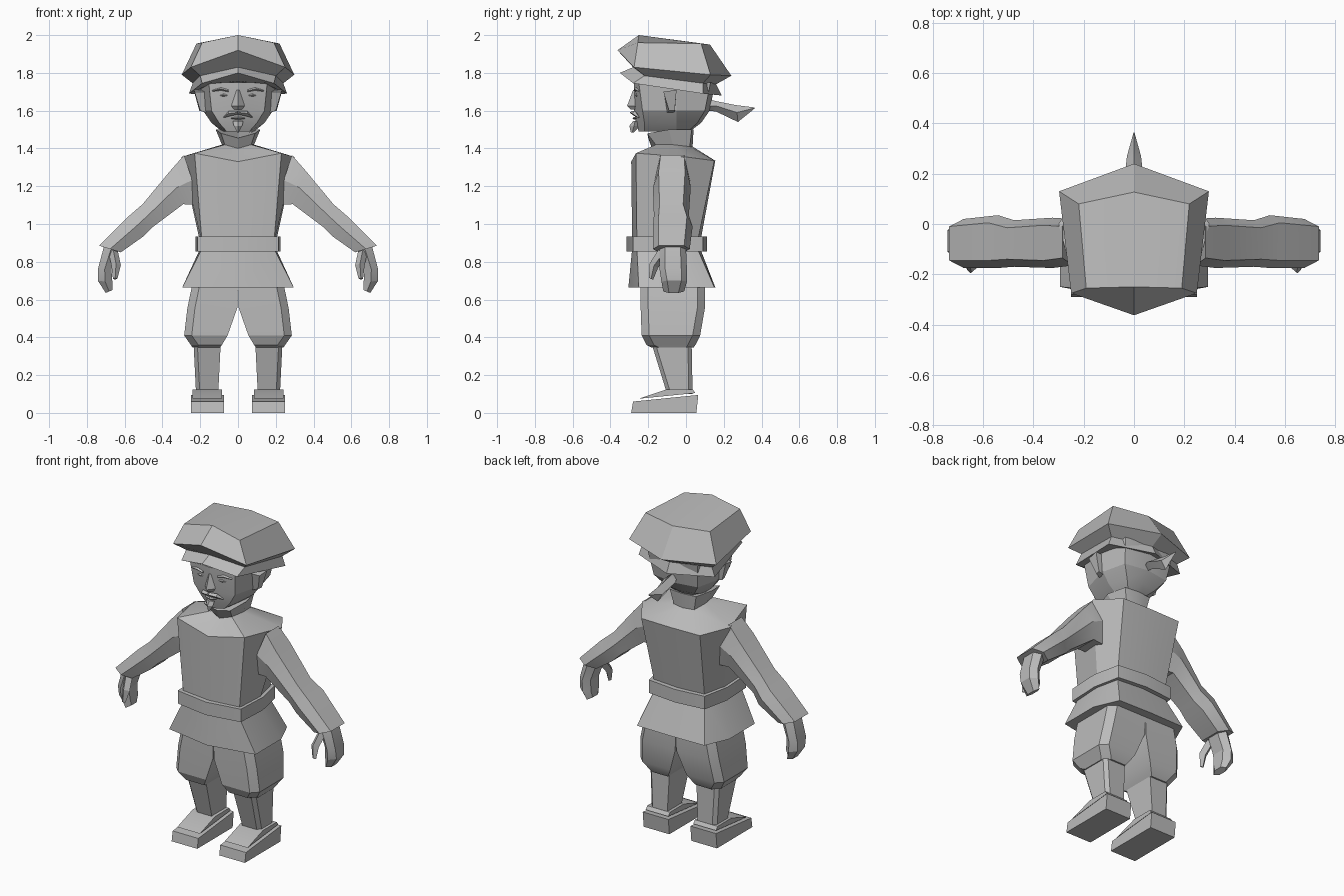
import bpy
import bmesh
from mathutils import Vector

default_cube = bpy.data.objects.get("Cube")
if default_cube:
    bpy.data.objects.remove(default_cube, do_unlink=True)

grey = bpy.data.materials.new("plain_grey")
grey.use_nodes = True
grey.diffuse_color = (0.5, 0.5, 0.5, 1)
grey.node_tree.nodes["Principled BSDF"].inputs["Base Color"].default_value = grey.diffuse_color


def loft(name, rings, closed=False):
    """Skin rings of the +x half, cap both ends, and mirror across x."""
    mesh = bmesh.new()
    rows = [[mesh.verts.new(point) for point in ring] for ring in rings]
    count = len(rows[0])
    for lower, upper in zip(rows, rows[1:]):
        for i in range(count if closed else count - 1):
            j = (i + 1) % count
            mesh.faces.new((lower[i], lower[j], upper[j], upper[i]))
    mesh.faces.new(rows[0])
    mesh.faces.new(rows[-1])
    copy = bmesh.ops.duplicate(mesh, geom=mesh.verts[:] + mesh.edges[:] + mesh.faces[:])
    for item in copy["geom"]:
        if isinstance(item, bmesh.types.BMVert):
            item.co.x = -item.co.x
    bmesh.ops.remove_doubles(mesh, verts=mesh.verts[:], dist=0.0005)
    bmesh.ops.recalc_face_normals(mesh, faces=mesh.faces[:])
    data = bpy.data.meshes.new(name)
    mesh.to_mesh(data)
    mesh.free()
    data.materials.append(grey)
    part = bpy.data.objects.new(name, data)
    bpy.context.collection.objects.link(part)
    bpy.ops.object.select_all(action="DESELECT")
    part.select_set(True)
    bpy.context.view_layer.objects.active = part
    bpy.ops.object.shade_smooth_by_angle(angle=0.35)
    return part


def level(z, *points):
    """Half ring lying flat at one height, from front to back."""
    return [(x, y, z) for x, y in points]


def leg_ring(z, inner, outer, front, back, cut=0.04):
    """Leg section with its two outer corners cut off."""
    return level(z, (inner, front), (outer - cut, front), (outer, front + cut),
                 (outer, back - cut), (outer - cut, back), (inner, back))


def arm_ring(top, bottom, front, back, inset=0.03):
    """Six-sided sleeve section between a top and a bottom (x, z)."""
    middle = ((top[0] + bottom[0]) / 2, (top[1] + bottom[1]) / 2)
    spots = [(top, front + inset), (top, back - inset), (middle, back),
             (bottom, back - inset), (bottom, front + inset), (middle, front)]
    return [(x, y, z) for (x, z), y in spots]


def spindle(name, stations, up=(0, 0, 1)):
    """Diamond-section tube along stations of (point, width, height)."""
    along = Vector(stations[-1][0]) - Vector(stations[0][0])
    side = along.cross(Vector(up)).normalized()
    rise = side.cross(along).normalized()
    rings = []
    for point, width, height in stations:
        centre = Vector(point)
        rings.append([centre + side * width, centre + rise * height,
                      centre - side * width, centre - rise * height])
    return loft(name, rings, closed=True)


# Tunic, belt and collar
waist = [(0, -.285), (.19, -.26), (.2, -.08), (.17, .06), (0, .075)]
neck = [(0, -.18, 1.4), (.07, -.16, 1.42), (.085, -.07, 1.42), (.07, .02, 1.41), (0, .035, 1.41)]
shoulders = [(0, -.29, 1.33), (.23, -.265, 1.375), (.3, 0, 1.355), (.2, .15, 1.335), (0, .155, 1.335)]
loft("tunic", [level(.9, *waist), shoulders, neck])
belt = [(0, -.315), (.215, -.28), (.225, -.08), (.19, .09), (0, .11)]
loft("belt", [level(.855, *belt), level(.935, *belt)])
hem = [(0, -.305), (.295, -.25), (.295, 0), (.23, .15), (0, .155)]
loft("tunic_skirt", [level(.665, *hem), level(.87, *waist)])
collar = [(0, -.2, 1.455), (.09, -.205, 1.48), (.118, -.09, 1.5), (.09, .03, 1.5), (0, .04, 1.5)]
loft("collar", [neck, collar])

# Head
loft("head", [
    level(1.49, (0, -.25), (.06, -.22), (.085, -.05), (.05, .01), (0, .02)),
    level(1.535, (0, -.265), (.1, -.22), (.14, -.05), (.1, .06), (0, .08)),
    level(1.6, (0, -.275), (.14, -.23), (.185, -.05), (.15, .1), (0, .125)),
    level(1.75, (0, -.275), (.155, -.25), (.2, -.05), (.17, .13), (0, .155))])
loft("ears", [
    [(.17, -.1, 1.59), (.17, -.06, 1.59), (.17, -.05, 1.71), (.17, -.12, 1.7)],
    [(.2, -.09, 1.6), (.205, -.06, 1.6), (.235, -.05, 1.71), (.23, -.12, 1.7)]], closed=True)

# Hat: soft crown overhanging a small brim
band = [(0, -.28, 1.83), (.2, -.22, 1.785), (.24, .09, 1.745), (0, .16, 1.74)]
loft("hat_crown", [
    band,
    [(0, -.363, 1.92), (.25, -.275, 1.83), (.298, .13, 1.79), (0, .24, 1.785)],
    [(0, -.25, 2), (.19, -.255, 1.96), (.22, .08, 1.955), (0, .127, 1.95)]])
loft("hat_brim", [
    [(0, -.27, 1.755), (.15, -.24, 1.74), (.19, .05, 1.71), (0, .13, 1.7)],
    [(0, -.35, 1.8), (.19, -.28, 1.745), (.26, .09, 1.69), (0, .19, 1.68)],
    band])

# Facial details
spindle("eyebrows", [((.05, -.268, 1.705), .008, .006), ((.09, -.265, 1.715), .01, .008),
                     ((.135, -.25, 1.705), .008, .004)])
spindle("eyes", [((.045, -.262, 1.68), .004, .002), ((.075, -.26, 1.682), .012, .011),
                 ((.108, -.245, 1.68), .004, .002)])
loft("nose", [
    level(1.71, (0, -.28), (.012, -.27), (0, -.25)),
    level(1.625, (0, -.312), (.035, -.27), (0, -.25)),
    level(1.605, (0, -.29), (.02, -.27), (0, -.25))])
spindle("moustache", [((0, -.285, 1.59), .015, .01), ((.045, -.272, 1.585), .015, .014),
                      ((.075, -.25, 1.565), .004, .003)])
spindle("lips", [((0, -.275, 1.56), .01, .008), ((.035, -.262, 1.56), .004, .003)])
loft("goatee", [
    level(1.545, (0, -.28), (.028, -.27), (0, -.24)),
    level(1.52, (0, -.3), (.022, -.275), (0, -.24)),
    level(1.485, (0, -.292), (.004, -.285), (0, -.275))])

# Tied hair at the back of the head
loft("ponytail", [
    [(0, .12, 1.66), (.02, .12, 1.625), (0, .12, 1.6)],
    [(0, .16, 1.65), (.04, .16, 1.625), (0, .16, 1.595)],
    [(0, .26, 1.63), (.028, .27, 1.59), (0, .275, 1.54)],
    [(0, .363, 1.617), (.002, .363, 1.614), (0, .363, 1.611)]])

# Sleeves, hands and thumbs
loft("sleeves", [
    arm_ring((.285, 1.365), (.2, 1.1), -.165, .02),
    arm_ring((.36, 1.28), (.29, 1.105), -.175, .025),
    arm_ring((.505, 1.105), (.45, .985), -.17, .015),
    arm_ring((.58, 1.04), (.5, .935), -.175, .035),
    arm_ring((.735, .885), (.62, .85), -.175, .02)], closed=True)
loft("hands", [
    arm_ring((.71, .88), (.63, .87), -.14, 0),
    arm_ring((.742, .76), (.67, .76), -.14, .005),
    arm_ring((.742, .7), (.665, .69), -.13, .005),
    arm_ring((.7, .635), (.665, .65), -.12, -.01)], closed=True)
spindle("thumbs", [((.66, -.12, .85), .025, .03), ((.645, -.17, .78), .025, .025),
                   ((.65, -.185, .71), .012, .012)], up=(0, 1, 0))

# Breeches, stockings and shoes
loft("breeches", [
    leg_ring(.69, 0, .24, -.24, .1),
    leg_ring(.555, .004, .268, -.24, .1),
    leg_ring(.41, .055, .285, -.235, .075),
    leg_ring(.36, .085, .25, -.21, .05),
    leg_ring(.345, .095, .24, -.18, .04)], closed=True)
loft("stockings", [
    leg_ring(.36, .092, .235, -.18, .03, cut=.02),
    leg_ring(.1, .105, .222, -.1, .035, cut=.02)], closed=True)
sole = [(-.29, 0), (.055, 0), (.065, .095), (-.28, .06)]
upper = [(-.25, .075), (.05, .105), (.035, .125), (-.1, .125)]
loft("shoes", [[(x, y, z) for y, z in sole] for x in (.075, .25)], closed=True)
loft("shoe_tops", [[(x, y, z) for y, z in upper] for x in (.085, .24)], closed=True)
